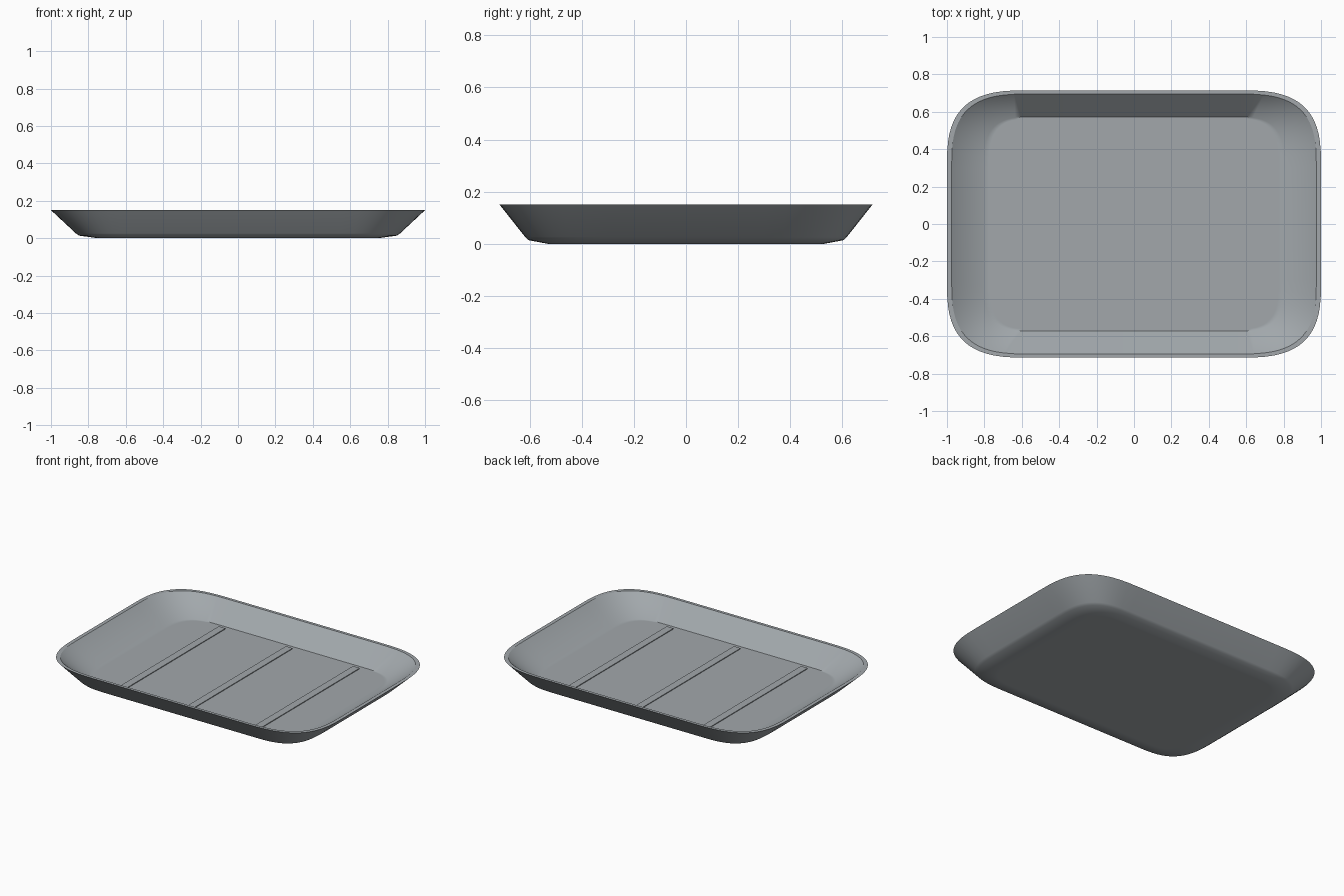
import bpy
import bmesh
import math

cube = bpy.data.objects.get("Cube")
if cube:
    bpy.data.objects.remove(cube, do_unlink=True)

# Single grey plastic
grey = bpy.data.materials.new("grey plastic")
grey.use_nodes = True
colour = (0.36, 0.39, 0.41, 1.0)
grey.diffuse_color = colour
grey.node_tree.nodes["Principled BSDF"].inputs["Base Color"].default_value = colour

CORNER_X, CORNER_Y = 0.55, 0.30   # where the rounded corners begin
STEPS = 16                        # segments per corner


def outline(half_x, half_y):
    """Rectangle with soft, squarish corners, counter-clockwise."""
    quarter = []
    for i in range(STEPS + 1):
        a = math.pi / 2 * i / STEPS
        u, v = max(math.cos(a), 0) ** (2 / 3), max(math.sin(a), 0) ** (2 / 3)
        quarter.append((CORNER_X + (half_x - CORNER_X) * u,
                        CORNER_Y + (half_y - CORNER_Y) * v))
    back = quarter + [(-x, y) for x, y in reversed(quarter)]
    return back + [(-x, -y) for x, y in back]


def add_object(name, bm):
    bmesh.ops.recalc_face_normals(bm, faces=bm.faces[:])
    mesh = bpy.data.meshes.new(name)
    bm.to_mesh(mesh)
    bm.free()
    mesh.materials.append(grey)
    obj = bpy.data.objects.new(name, mesh)
    bpy.context.collection.objects.link(obj)
    return obj


# Tray shell: rings from the underside, up over the rim and down to the floor
RINGS = [
    (0.73, 0.515, 0.0),
    (0.75, 0.53, 0.0),
    (0.85, 0.605, 0.014),
    (0.867, 0.617, 0.026),
    (1.0, 0.715, 0.15),     # outer rim edge
    (0.975, 0.695, 0.15),   # inner rim edge
    (0.805, 0.572, 0.03),   # edge of the floor
    (0.775, 0.562, 0.03),
]
RIM_RINGS, FLOOR_RING = (4, 5), 6

bm = bmesh.new()
rings = [[bm.verts.new((x, y, z)) for x, y in outline(hx, hy)] for hx, hy, z in RINGS]
count = len(rings[0])
for low, high in zip(rings, rings[1:]):
    for i in range(count):
        j = (i + 1) % count
        bm.faces.new((low[i], low[j], high[j], high[i]))
bm.faces.new(rings[0])
bm.faces.new(rings[-1])
for face in bm.faces:
    face.smooth = True

# Crisp rim all round, crisp floor edge along the two long sides only
for r in RIM_RINGS + (FLOOR_RING,):
    for i in range(count):
        a, b = rings[r][i], rings[r][(i + 1) % count]
        mid = (a.co + b.co) / 2
        if r in RIM_RINGS or (abs(mid.x) < 0.62 and abs(mid.y) > 0.5):
            bm.edges.get((a, b)).smooth = False
add_object("tray_shell", bm)

# Three low ribs across the floor
for name, x in (("right_rib", -0.5), ("middle_rib", 0.0), ("left_rib", 0.5)):
    bm = bmesh.new()
    bmesh.ops.create_cube(bm, size=1)
    bmesh.ops.scale(bm, vec=(0.05, 1.09, 0.009), verts=bm.verts[:])
    bmesh.ops.translate(bm, vec=(x, 0, 0.0305), verts=bm.verts[:])
    add_object(name, bm)
